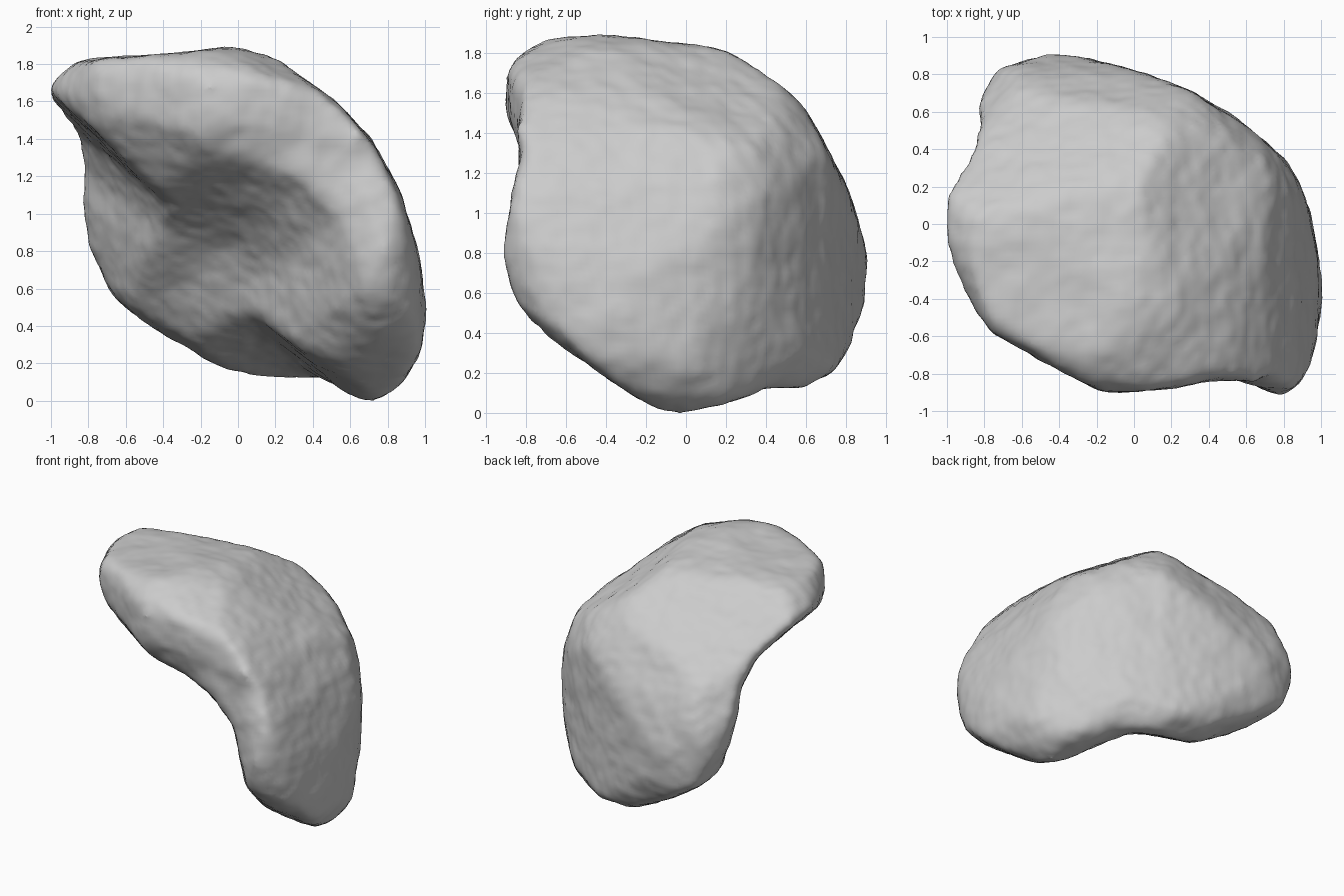
import bpy
import bmesh
from math import sin, cos, radians, exp
from mathutils import Vector, noise

default_cube = bpy.data.objects.get("Cube")
if default_cube:
    bpy.data.objects.remove(default_cube, do_unlink=True)

GROUND = Vector((0, 0, 0))
MIDDLE = Vector((0, 0, 0.94))

# Outlines of the stone along the three main axes
FRONT = [(-1.01, 1.65), (-.94, 1.78), (-.8, 1.82), (-.3, 1.85), (-.05, 1.89), (.2, 1.82),
         (.5, 1.61), (.7, 1.4), (.85, 1.13), (.95, .8), (1, .5), (.97, .28), (.88, .1),
         (.72, 0), (.6, .04), (.48, .13), (.2, .12), (-.1, .18), (-.4, .36), (-.65, .55),
         (-.78, .82), (-.84, 1.1), (-.84, 1.32), (-.94, 1.48)]
SIDE = [(-.9, 1.68), (-.82, 1.8), (-.68, 1.87), (-.4, 1.89), (.2, 1.81), (.42, 1.7),
        (.6, 1.5), (.8, 1.12), (.9, .8), (.88, .55), (.75, .2), (.66, .13), (.4, .13),
        (.2, .06), (-.03, 0), (-.27, .05), (-.5, .25), (-.75, .42), (-.86, .6),
        (-.91, .8), (-.87, 1.05), (-.81, 1.33), (-.89, 1.5)]
TOP = [(-1.01, .1), (-.95, .33), (-.84, .52), (-.83, .68), (-.72, .82), (-.4, .91),
       (0, .81), (.3, .7), (.55, .55), (.82, .32), (.92, .1), (1, -.3), (.97, -.6),
       (.9, -.85), (.78, -.91), (.65, -.85), (.5, -.81), (.2, -.87), (-.15, -.9),
       (-.4, -.77), (-.75, -.57), (-.93, -.35), (-1.01, -.1)]

# Outlines along the three diagonals, where the hollows show in profile
FRONT_DIAGONAL = [(-.59, 1.03), (-.86, .91), (-.98, .67), (-.88, .46), (-.6, .13),
                  (-.36, .01), (-.16, -.16), (-.02, -.36), (.02, -.55), (.06, -.76),
                  (.18, -.91), (.35, -1.04), (.5, -1.08), (.66, -1), (.78, -.87),
                  (.84, -.48), (.87, -.08), (.79, .23), (.67, .48), (.52, .65),
                  (.35, .81), (-.09, .95)]
BACK_DIAGONAL = [(.1, 1.02), (.4, 1.05), (.57, 1.04), (.78, .93), (.94, .77), (.98, .62),
                 (.9, .46), (.67, .28), (.47, .11), (.37, -.1), (.34, -.31), (.24, -.64),
                 (.1, -.78), (-.21, -.89), (-.38, -.92), (-.59, -.85), (-.76, -.66),
                 (-.83, -.35), (-.86, -.04), (-.83, .2), (-.73, .46), (-.55, .64),
                 (-.31, .84)]
LOW_DIAGONAL = [(.12, .85), (.38, .72), (.65, .57), (.93, .38), (1.04, .16), (1.1, -.04),
                (1.04, -.19), (.94, -.27), (.65, -.38), (.38, -.46), (.11, -.41),
                (-.1, -.41), (-.37, -.55), (-.57, -.63), (-.71, -.64), (-.98, -.55),
                (-1.16, -.44), (-1.21, -.18), (-1.18, .03), (-1.02, .27), (-.78, .47),
                (-.49, .64)]


def make_block(name, outline, turn, tilt, origin=MIDDLE):
    """Extrude an outline through the stone, turned and tilted in degrees."""
    turn, tilt = radians(turn), radians(tilt)
    right = Vector((cos(turn), sin(turn), 0))
    up = Vector((-sin(turn) * sin(tilt), cos(turn) * sin(tilt), cos(tilt)))
    depth = right.cross(up) * 2.5
    bm = bmesh.new()
    face = bm.faces.new([bm.verts.new(origin + right * a + up * b - depth)
                         for a, b in outline])
    extruded = bmesh.ops.extrude_face_region(bm, geom=[face])["geom"]
    moved = [item for item in extruded if isinstance(item, bmesh.types.BMVert)]
    bmesh.ops.translate(bm, verts=moved, vec=depth * 2)
    bmesh.ops.recalc_face_normals(bm, faces=bm.faces)
    mesh = bpy.data.meshes.new(name)
    bm.to_mesh(mesh)
    bm.free()
    obj = bpy.data.objects.new(name, mesh)
    bpy.context.scene.collection.objects.link(obj)
    return obj


# Rough block, then cutters carving it from the other directions
stone = make_block("stone", FRONT, 0, 0, GROUND)
cutters = [
    make_block("side_cutter", SIDE, 90, 0, GROUND),
    make_block("top_cutter", TOP, 0, 90),
    make_block("front_diagonal_cutter", FRONT_DIAGONAL, 35, 25),
    make_block("back_diagonal_cutter", BACK_DIAGONAL, 215, 25),
    make_block("low_diagonal_cutter", LOW_DIAGONAL, 145, -30),
]
for cutter in cutters:
    cutter.hide_render = True
    carve = stone.modifiers.new("carve", "BOOLEAN")
    carve.operation = "INTERSECT"
    carve.solver = "EXACT"
    carve.object = cutter

# Even out the surface and wear the edges round
remesh = stone.modifiers.new("remesh", "REMESH")
remesh.mode = "VOXEL"
remesh.voxel_size = 0.03
wear = stone.modifiers.new("wear", "SMOOTH")
wear.factor = 0.5
wear.iterations = 24

# Bake the modifiers and drop the cutters
depsgraph = bpy.context.evaluated_depsgraph_get()
worn_mesh = bpy.data.meshes.new_from_object(stone.evaluated_get(depsgraph))
stone.modifiers.clear()
stone.data = worn_mesh
worn_mesh.name = "stone"
for cutter in cutters:
    bpy.data.objects.remove(cutter, do_unlink=True)

# Fine bumps over the whole surface, swelling it by what the wear took off,
# and a shallow dent where the three hollows meet
dent = Vector((-0.05, -0.12, 0.85))
inward = Vector((1, 1, 1)).normalized() * 0.06
normals = [v.normal.copy() for v in worn_mesh.vertices]
for v, normal in zip(worn_mesh.vertices, normals):
    bump = noise.noise(v.co * 6) * 0.008 + noise.noise(v.co * 15) * 0.006
    nearness = exp(-((v.co - dent).length / 0.35) ** 2)
    v.co += normal * (0.012 + bump) + inward * nearness

# Stand it on the ground
lowest = min(v.co.z for v in worn_mesh.vertices)
for v in worn_mesh.vertices:
    v.co.z -= lowest

# Pale grey stone, smooth shaded
grey = bpy.data.materials.new("pale_grey_stone")
grey.use_nodes = True
colour = (0.6, 0.6, 0.6, 1)
grey.diffuse_color = colour
grey.node_tree.nodes["Principled BSDF"].inputs["Base Color"].default_value = colour
worn_mesh.materials.clear()
worn_mesh.materials.append(grey)
for polygon in worn_mesh.polygons:
    polygon.use_smooth = True
    polygon.material_index = 0
worn_mesh.update()
